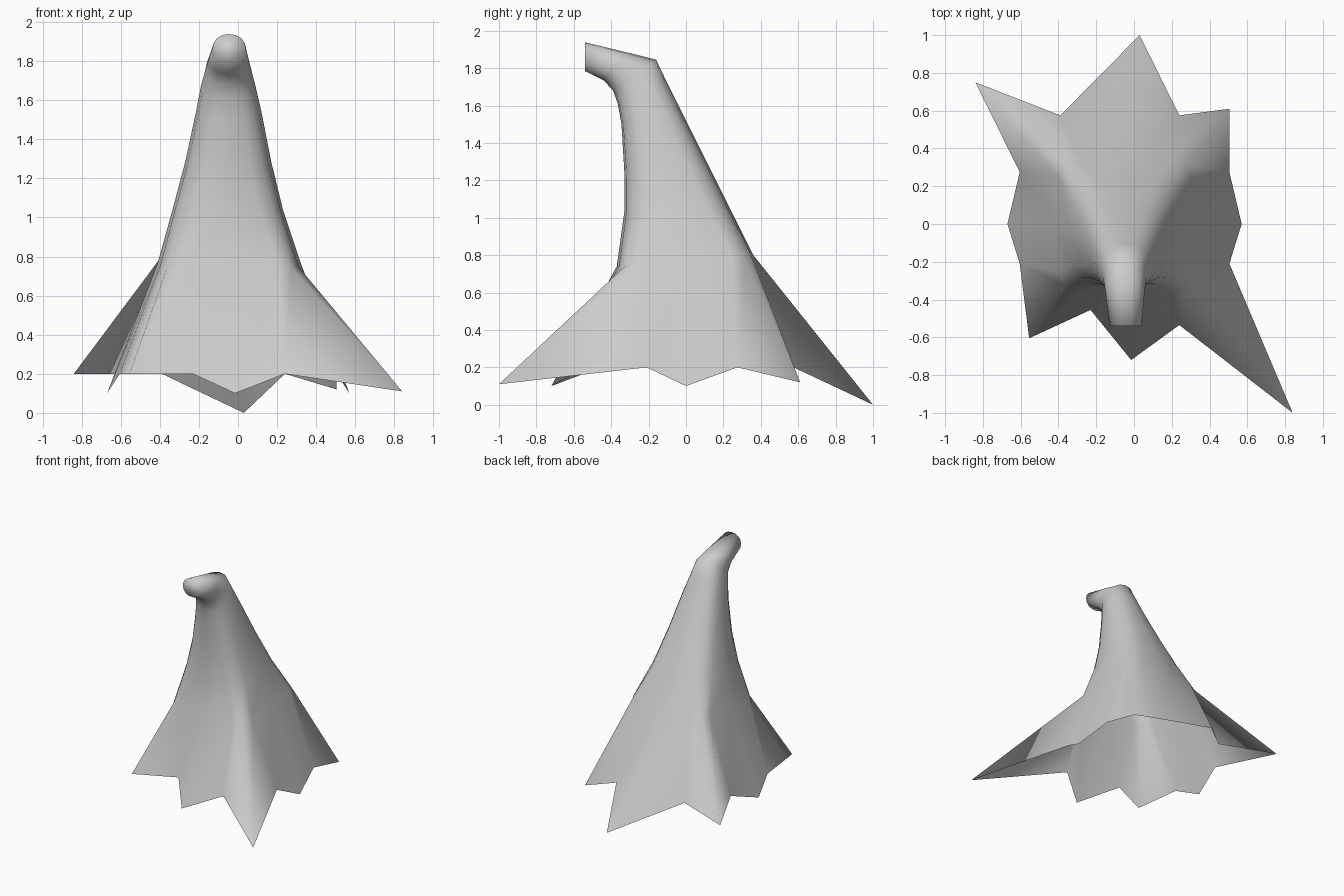
import bpy, bmesh
from math import sin, cos, pi, copysign

SIDES = 16

# Ragged hem: tips and valleys, clockwise from the back
HEM = [(0.03, 1.0, 0.0), (0.24, 0.575, 0.2), (0.505, 0.61, 0.12), (0.505, 0.275, 0.2),
       (0.57, 0.0, 0.1), (0.505, -0.21, 0.2), (0.84, -1.0, 0.11), (0.24, -0.535, 0.2),
       (-0.015, -0.72, 0.1), (-0.23, -0.455, 0.2), (-0.555, -0.605, 0.2), (-0.605, -0.21, 0.2),
       (-0.67, 0.0, 0.1), (-0.605, 0.275, 0.2), (-0.84, 0.75, 0.2), (-0.39, 0.575, 0.2)]

# Body rings: front (y, z), back (y, z), left x, right x, squareness
RINGS = [(-0.37, 0.74, 0.36, 0.80, -0.41, 0.32, 5.0),
         (-0.33, 1.03, 0.235, 1.05, -0.335, 0.23, 3.6),
         (-0.33, 1.25, 0.10, 1.32, -0.27, 0.17, 3.0),
         (-0.345, 1.50, -0.03, 1.58, -0.215, 0.12, 2.6),
         (-0.365, 1.61, -0.105, 1.73, -0.19, 0.09, 2.4),
         (-0.39, 1.68, -0.16, 1.845, -0.165, 0.065, 2.3),
         (-0.44, 1.735, -0.30, 1.88, -0.15, 0.055, 2.2),
         (-0.54, 1.785, -0.54, 1.938, -0.13, 0.04, 2.2)]


def power(v, n):
    return copysign(abs(v) ** (2 / n), v) if abs(v) > 1e-6 else 0.0


def ring(bm, fy, fz, by, bz, x0, x1, n):
    """Tilted, rounded-square ring spanning the front and back points."""
    verts = []
    for i in range(SIDES):
        a = 2 * pi * i / SIDES
        u, v = power(sin(a), n), power(cos(a), n)
        verts.append(bm.verts.new(((x0 + x1) / 2 + u * (x1 - x0) / 2,
                                   (fy + by) / 2 + v * (by - fy) / 2,
                                   (fz + bz) / 2 + v * (bz - fz) / 2)))
    return verts


# Draped cloak: open hem, leaning body, bent tip
bm = bmesh.new()
loops = [[bm.verts.new(p) for p in HEM]] + [ring(bm, *r) for r in RINGS]
for low, high in zip(loops, loops[1:]):
    for i in range(SIDES):
        j = (i + 1) % SIDES
        bm.faces.new((low[j], low[i], high[i], high[j]))
bm.faces.new(list(reversed(loops[-1])))
for f in bm.faces:
    f.smooth = True
bm.normal_update()

mesh = bpy.data.meshes.new("draped_cloak")
bm.to_mesh(mesh)
bm.free()
cloak = bpy.data.objects.new("draped_cloak", mesh)
bpy.context.collection.objects.link(cloak)
